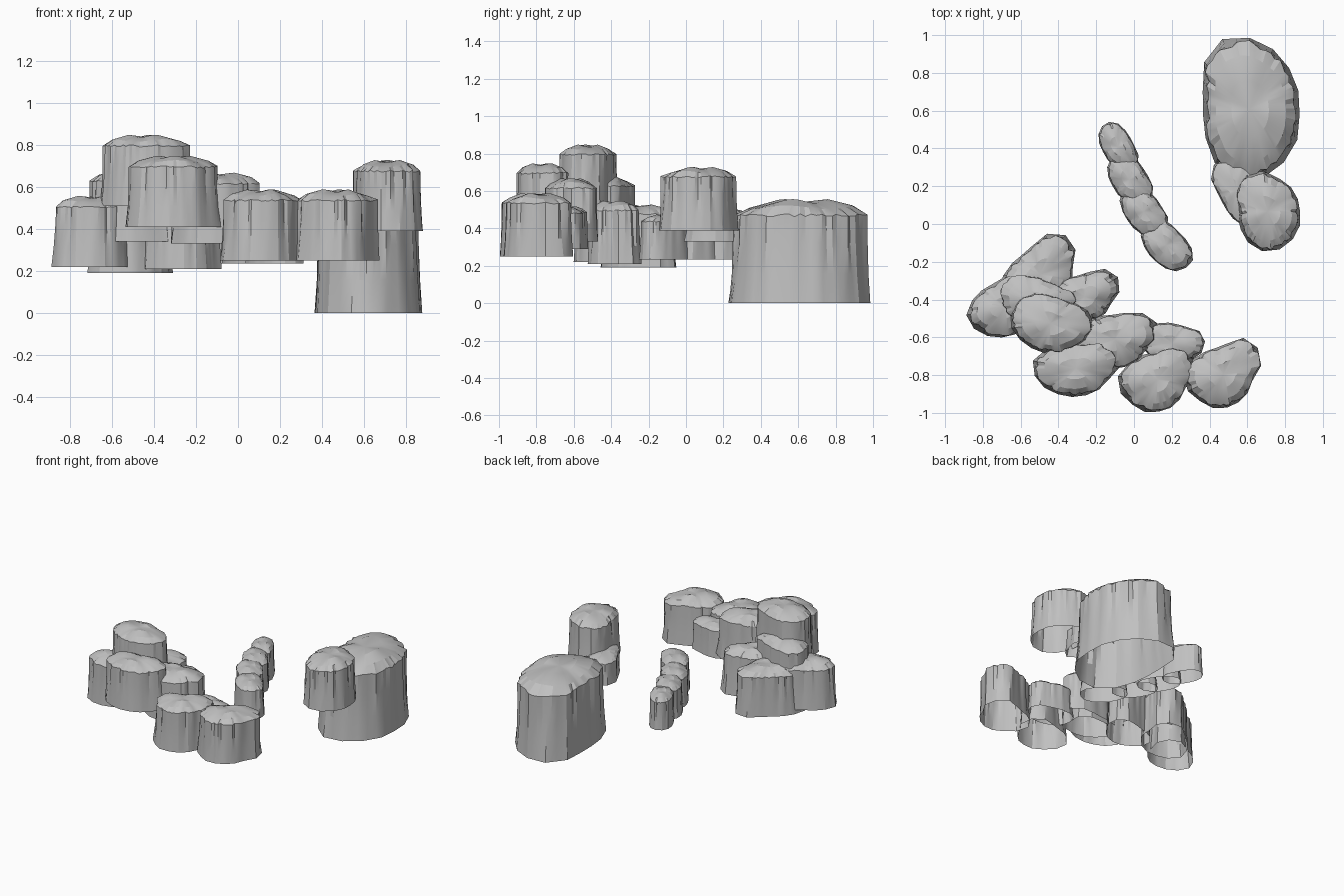
import bpy, bmesh, math, random

if "Cube" in bpy.data.objects:
    bpy.data.objects.remove(bpy.data.objects["Cube"])

stone = bpy.data.materials.new("stone_grey")
stone.diffuse_color = (0.53, 0.53, 0.53, 1)
stone.use_nodes = True
stone.node_tree.nodes["Principled BSDF"].inputs["Base Color"].default_value = stone.diffuse_color

N = 60
# a rock footprint is the outline of three overlapping round lobes: x, y, radius
LOBES = [(-0.1, -0.1, 0.72), (0.55, 0.28, 0.52), (-0.62, 0.05, 0.43)]


def reach(t, full):
    """Distance to the outline of the merged lobes, blended towards an oval."""
    dx, dy = math.cos(t), math.sin(t)
    best = 0
    for cx, cy, r in LOBES:
        side = cx * dy - cy * dx
        if abs(side) < r:
            best = max(best, cx * dx + cy * dy + math.sqrt(r * r - side * side))
    oval = (abs(dx) ** 2.5 + abs(dy / 0.78) ** 2.5) ** (-1 / 2.5)
    return best * (1 - full) + oval * full


def rock(name, x0, x1, y0, y1, z0, z1, angle=0, full=0.3, squash=1.0, seed=0):
    """Open-bottomed flared rock, fitted to a box, with a low domed cap."""
    rnd = random.Random(seed)
    a = math.radians(angle)
    outline = []
    for i in range(N):
        t = 2 * math.pi * i / N
        r = reach(t, full)
        x, y = r * math.cos(t), r * math.sin(t) * squash
        outline.append((x * math.cos(a) - y * math.sin(a),
                        x * math.sin(a) + y * math.cos(a)))
    # fit the footprint to the box
    xs, ys = [p[0] for p in outline], [p[1] for p in outline]
    sx, sy = (x1 - x0) / (max(xs) - min(xs)), (y1 - y0) / (max(ys) - min(ys))
    ox, oy = x0 - min(xs) * sx, y0 - min(ys) * sy
    h = z1 - z0
    outline = [(x * sx, y * sy) for x, y in outline]

    # straight-sided version of the outline with jittered corners
    def facet(step, jitter):
        corner = [1 + rnd.uniform(-jitter, jitter * 0.4) for _ in range(N // step)]
        pts = []
        for i in range(N):
            k, m = i // step, (i // step + 1) % (N // step)
            f = i % step / step
            p, q = outline[k * step], outline[m * step]
            pts.append(tuple(p[c] * corner[k] * (1 - f) + q[c] * corner[m] * f for c in (0, 1)))
        return pts
    base, body = facet(4, 0.03), facet(3, 0.04)

    # vertical cracks, rounded bulges and an uneven rim
    crack = [rnd.choice((0, 0, 0, 0, 0, 0.05)) for _ in range(N)]
    bulge = [0.055 * abs(math.sin(i * math.pi * 10 / N + seed)) ** 0.7 - 0.035 for i in range(N)]
    lip = [rnd.uniform(-0.015, 0.015) for _ in range(N)]

    bm = bmesh.new()
    rings = []
    # wall rings then cap rings: outline scale, height, roughness
    for s, z, k in ((1, 0, 0), (0.96, 0.28, 0.4), (0.935, 0.58, 0.8),
                    (0.925, 0.84, 1), (0.72, 0.915, 0.25), (0.38, 0.975, 0)):
        ring = []
        for i in range(N):
            f = s * (1 - k * (crack[i] - bulge[i]))
            w = min(1, z / 0.84)
            x = base[i][0] * (1 - w) + body[i][0] * w
            y = base[i][1] * (1 - w) + body[i][1] * w
            if z > 0.85:
                x, y = outline[i]
            zz = z
            if z == 0.84:
                zz += lip[i]
            elif z > 0.9:
                zz += 0.018 * math.sin(3 * 2 * math.pi * i / N + seed)
            ring.append(bm.verts.new((ox + x * f, oy + y * f, z0 + zz * h)))
        rings.append(ring)
    for lo, hi in zip(rings, rings[1:]):
        for i in range(N):
            j = (i + 1) % N
            bm.faces.new((lo[i], lo[j], hi[j], hi[i]))
    top = bm.verts.new((ox, oy, z0 + 0.965 * h))
    for i in range(N):
        bm.faces.new((rings[-1][i], rings[-1][(i + 1) % N], top))
    me = bpy.data.meshes.new(name)
    bm.to_mesh(me)
    bm.free()
    me.materials.append(stone)
    ob = bpy.data.objects.new(name, me)
    bpy.context.collection.objects.link(ob)
    return ob


rocks = [
    # right-hand group: tall boulder, raised boulder and small filler
    ("tall_boulder", 0.355, 0.88, 0.22, 1.0, 0.0, 0.56, 90, 0.72),
    ("raised_boulder", 0.53, 0.885, -0.15, 0.28, 0.39, 0.73, 95, 0.6),
    ("small_boulder", 0.405, 0.66, -0.01, 0.345, 0.33, 0.51, 115, 0.25, 0.9),
    # front row
    ("front_rock_right", 0.26, 0.68, -0.98, -0.60, 0.25, 0.59, 12, 0.3),
    ("front_rock_middle", -0.09, 0.33, -1.0, -0.64, 0.25, 0.59, 8, 0.3),
    ("front_rock_left", -0.54, -0.075, -0.915, -0.62, 0.41, 0.75, 0, 0.5),
    ("front_filler", 0.04, 0.38, -0.75, -0.52, 0.29, 0.52, -20, 0.6),
    # stacked left cluster
    ("cluster_inner", -0.33, 0.13, -0.77, -0.46, 0.33, 0.67, 0, 0.4),
    ("cluster_peak", -0.66, -0.205, -0.69, -0.36, 0.51, 0.85, -28, 0.6),
    ("cluster_upper", -0.72, -0.28, -0.56, -0.26, 0.34, 0.68, -33, 0.45),
    ("cluster_left", -0.89, -0.50, -0.605, -0.25, 0.22, 0.56, 25, 0.4),
    ("cluster_back", -0.72, -0.305, -0.46, -0.045, 0.19, 0.53, 35, 0.4, 0.9),
    ("cluster_low", -0.46, -0.07, -0.53, -0.235, 0.21, 0.55, 8, 0.3),
    # slim diagonal ridge
    ("ridge_rock_1", 0.035, 0.315, -0.25, 0.035, 0.235, 0.475, -50, 0.8, 0.8),
    ("ridge_rock_2", -0.075, 0.185, -0.07, 0.21, 0.235, 0.475, -55, 0.8, 0.8),
    ("ridge_rock_3", -0.145, 0.105, 0.10, 0.38, 0.235, 0.475, -60, 0.8, 0.8),
    ("ridge_rock_4", -0.19, 0.025, 0.28, 0.545, 0.235, 0.475, -62, 0.8, 0.75),
]
for n, spec in enumerate(rocks):
    ob = rock(*spec, seed=n + 1)
    bpy.ops.object.select_all(action='DESELECT')
    ob.select_set(True)
    bpy.context.view_layer.objects.active = ob
    bpy.ops.object.shade_smooth_by_angle(angle=math.radians(20))
